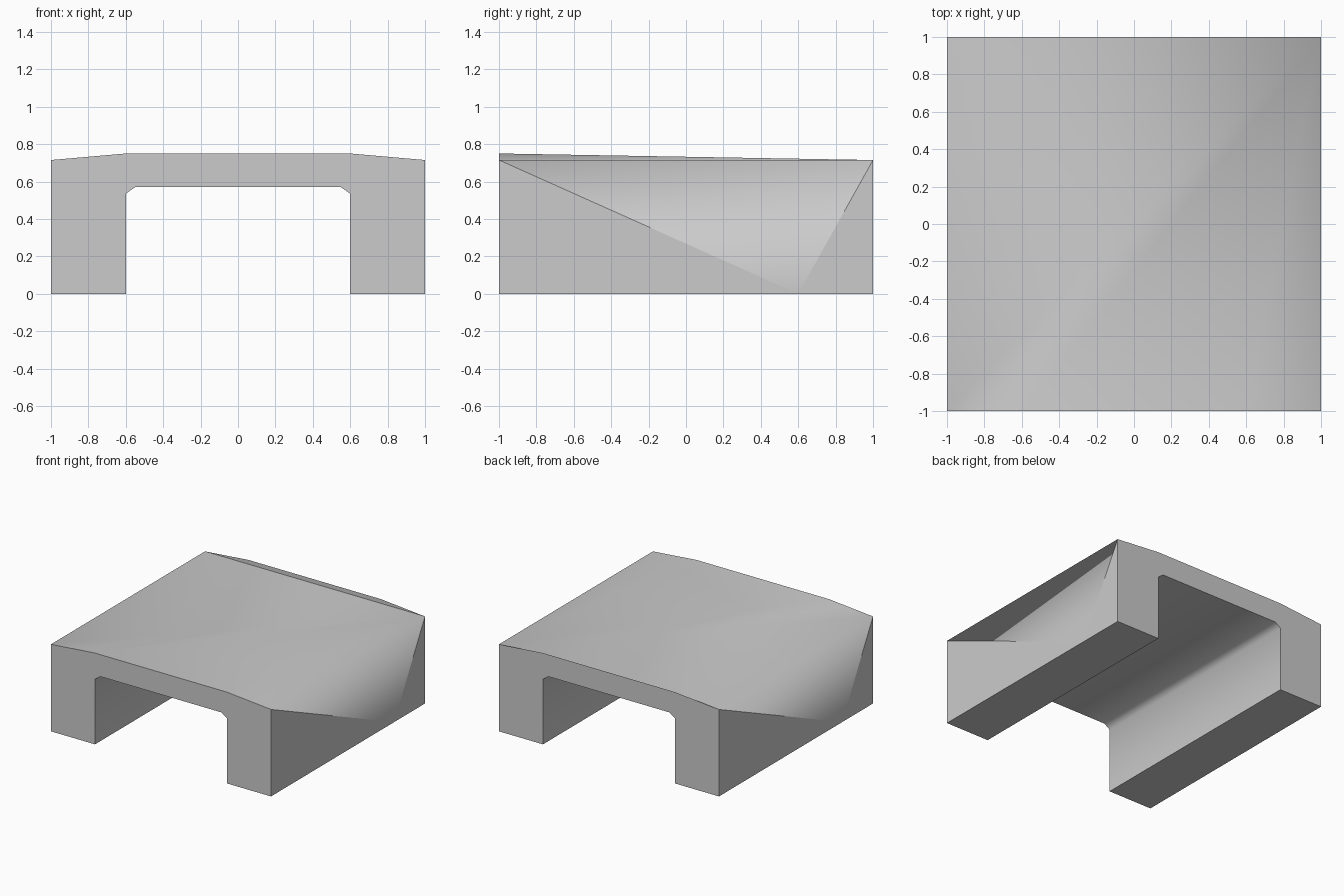
import bpy, bmesh, math

if "Cube" in bpy.data.objects:
    bpy.data.objects.remove(bpy.data.objects["Cube"])

# Arch cross-section (x, z), seen from the front
half = [(1, 0), (1, 0.715), (0.6, 0.75)]
inner = [(0.6, 0), (0.6, 0.535), (0.55, 0.57)]
outline = [(-x, z) for x, z in half] + half[::-1] + inner + [(-x, z) for x, z in inner[::-1]]

bm = bmesh.new()
front = [bm.verts.new((x, -1, z)) for x, z in outline]
back = [bm.verts.new((x, 1, z)) for x, z in outline]
right_foot = bm.verts.new((1, 0.6, 0))
left_foot = bm.verts.new((-1, -0.6, 0))
f, b = front, back

# End caps
bm.faces.new(front[::-1])
bm.faces.new(back)

# Tunnel walls and ceiling
for i in range(6, 11):
    bm.faces.new((f[i], f[i + 1], b[i + 1], b[i]))

# Undersides of the two legs
bm.faces.new((f[5], f[6], b[6], b[5], right_foot))
bm.faces.new((f[11], f[0], left_foot, b[0], b[11]))

# Roof: crowned at the front, falling to a straight line at the back
for tri in ((f[1], f[2], b[4]), (f[2], f[3], b[4]), (f[3], f[4], b[4]), (f[1], b[4], b[1])):
    bm.faces.new(tri)
bm.faces.new((b[1], b[4], b[3], b[2]))

# Outer sides, each split into three triangles around a point on the foot
for foot, p, q, p0, q0 in ((right_foot, f[4], b[4], f[5], b[5]),
                           (left_foot, b[1], f[1], b[0], f[0])):
    bm.faces.new((p, foot, q))
    bm.faces.new((p, p0, foot))
    bm.faces.new((q, foot, q0))

# Smooth shading: roof flows into the side triangles, other corners stay sharp
bm.normal_update()
for face in bm.faces:
    face.smooth = True
eaves = [{f[4], b[4]}, {f[1], b[1]}]
for e in bm.edges:
    vs = set(e.verts)
    angle = e.calc_face_angle(math.pi)
    side_split = (vs & {right_foot, left_foot}) and max(v.co.z for v in vs) > 0.1
    e.smooth = (vs in eaves) or (angle < math.radians(60) and not side_split)

mesh = bpy.data.meshes.new("arch_block")
bm.to_mesh(mesh)
bm.free()
bpy.context.collection.objects.link(bpy.data.objects.new("arch_block", mesh))
